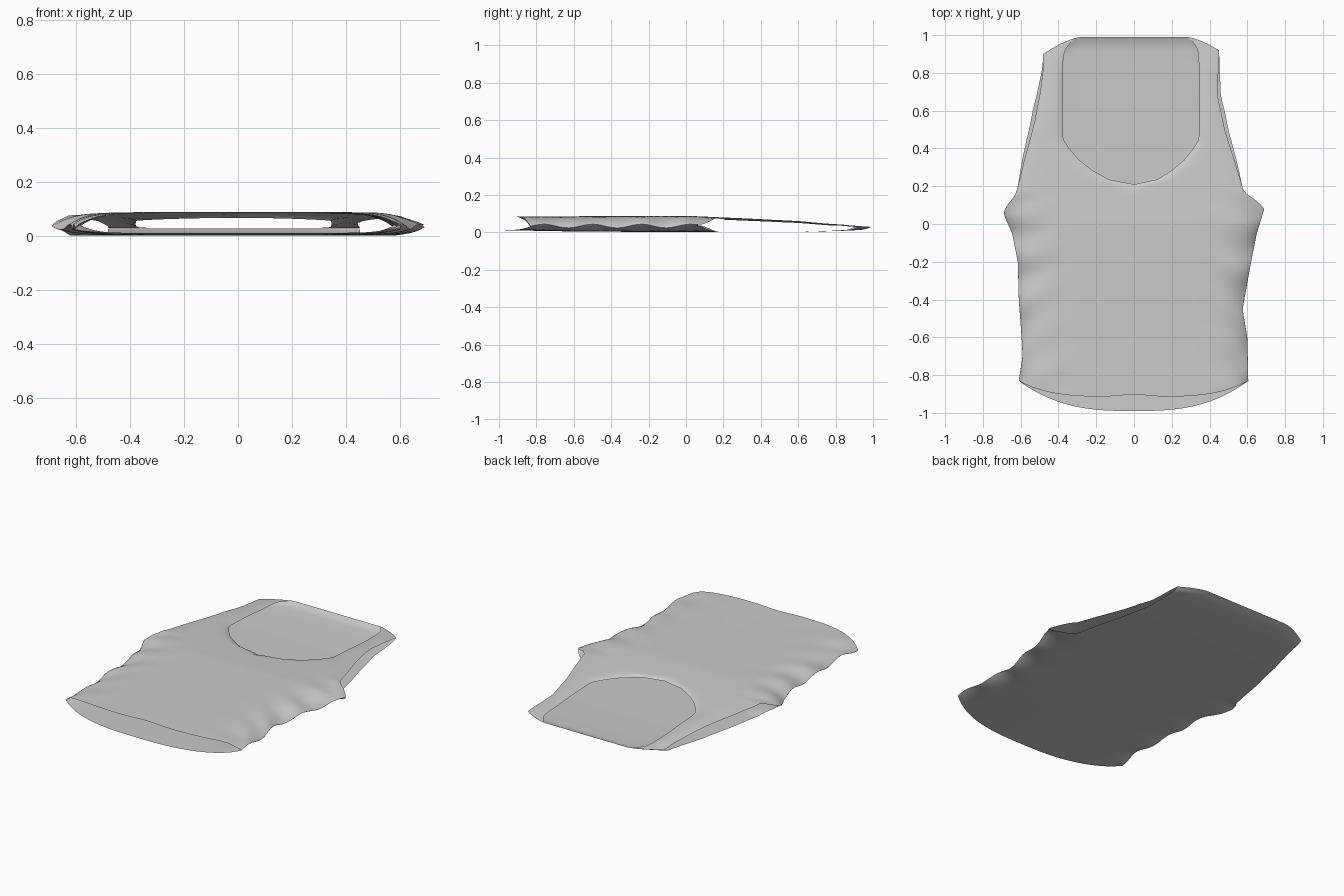
import bpy, bmesh, math

old = bpy.data.objects.get("Cube")
if old:
    bpy.data.objects.remove(old)


def curve(points, y):
    """Piecewise linear value at y."""
    if y <= points[0][0]:
        return points[0][1]
    for (a, p), (b, q) in zip(points, points[1:]):
        if y <= b:
            return p + (q - p) * (y - a) / (b - a)
    return points[-1][1]


# Half widths of the garment along its length, one outline per side
WIDTH = {
    -1: [(-.83, .61), (-.7, .59), (-.6, .595), (-.4, .61), (-.2, .615), (-.05, .645),
         (.05, .69), (.09, .68), (.15, .63), (.2, .615), (.35, .59), (.55, .545),
         (.75, .51), (.9, .485), (.99, .48)],
    1: [(-.83, .605), (-.6, .6), (-.45, .575), (-.2, .62), (-.05, .65), (.08, .69),
        (.12, .655), (.17, .58), (.33, .545), (.5, .5), (.7, .46), (.99, .45)],
}
NECK = [(.21, 0), (.236, .13), (.29, .22), (.34, .28), (.4, .33), (.45, .362),
        (.7, .365), (.9, .36), (.95, .35), (.99, .3)]
TOP = [(-.83, .085), (0, .089), (.2, .08), (.6, .063), (.85, .045), (.99, .03)]
BOTTOM = [(-.83, .012), (-.5, .004), (.2, .002), (.6, .002), (.85, .009),
          (.95, .014), (.99, .029)]
ROWS, COLS = 70, 28


def point(side, front, row, col):
    y = -.83 + .026 * row
    u = math.sin(col / COLS * math.pi / 2)
    w = curve(WIDTH[side], y)
    n = 0
    if front:
        n = curve(NECK, y) * (.95 if side > 0 else 1.04)
        if .2 < y < .95:
            w -= .02 * math.sin((y - .2) / .75 * math.pi)
    x = n + u * (w - n)
    f = x / w

    # Sheets meet in a crumpled side seam below the armholes
    joined = min(1, max(0, (.17 - y) / .1))
    seam = .034 + .01 * math.sin(24 * y + side)
    z = curve(TOP if front else BOTTOM, y)
    z += (seam - z) * f ** 9 * joined
    if front:
        z += .05 * math.sin(31 * y + 9 * f + side) * f ** 8 * (1 - f * f) * joined
        if joined == 0:
            z -= .008 * f ** 12 * min(1, (.99 - y) / .2)
        if y > .2:
            z -= .012 * math.exp(-(x - n) / .025) * min(1, (.99 - y) / .2)

    # Curved hems and sloping shoulders
    hem = .085 * (1 - f ** 4) - .012 * math.exp(-(x / .1) ** 2) if front \
        else .16 * (1 - f ** 2.8)
    slope = .09 * max(0, (x - .28) / .2) ** 1.5
    y2 = y - hem * max(0, (-.4 - y) / .43) - slope * max(0, (y - .6) / .39)
    return side * x, y2, z


# Front and back panels, each in two halves welded on the centre line and sides
bm = bmesh.new()
for front in (True, False):
    for side in (-1, 1):
        grid = [[bm.verts.new(point(side, front, r, c)) for c in range(COLS + 1)]
                for r in range(ROWS + 1)]
        for r in range(ROWS):
            for c in range(COLS):
                quad = [grid[r][c], grid[r][c + 1], grid[r + 1][c + 1], grid[r + 1][c]]
                if (side > 0) != front:
                    quad.reverse()
                bm.faces.new(quad).smooth = True
bmesh.ops.remove_doubles(bm, verts=bm.verts, dist=.0008)

mesh = bpy.data.meshes.new("vest")
bm.to_mesh(mesh)
bm.free()
vest = bpy.data.objects.new("vest", mesh)
bpy.context.collection.objects.link(vest)

# Grey cloth
cloth = bpy.data.materials.new("grey_cloth")
cloth.use_nodes = True
grey = (.6, .6, .6, 1)
cloth.diffuse_color = grey
cloth.node_tree.nodes["Principled BSDF"].inputs["Base Color"].default_value = grey
mesh.materials.append(cloth)
